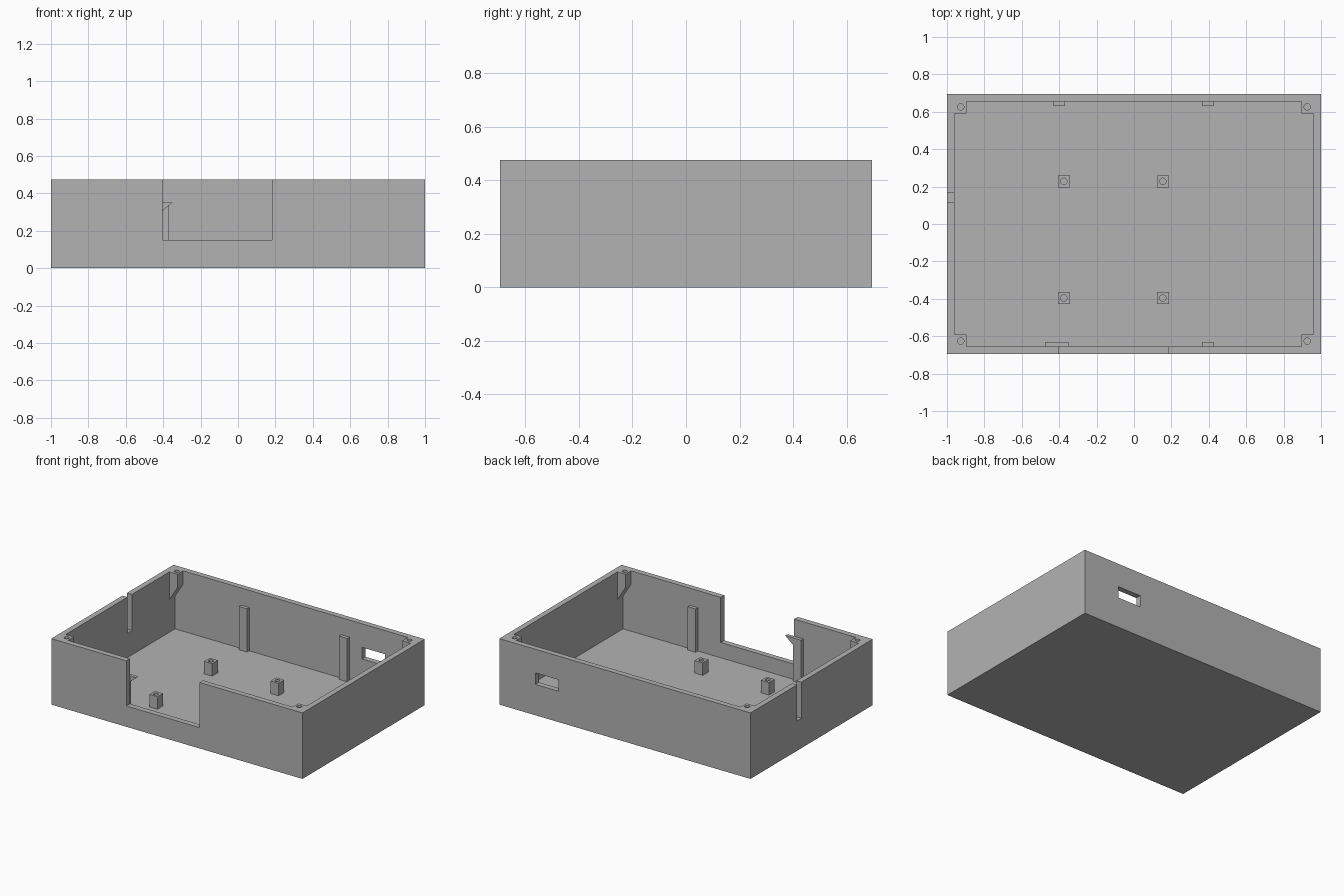
import bpy
import bmesh
from mathutils import Matrix, Vector

if "Cube" in bpy.data.objects:
    bpy.data.objects.remove(bpy.data.objects["Cube"], do_unlink=True)

grey = bpy.data.materials.new("plain_grey")
grey.use_nodes = True
colour = (0.45, 0.45, 0.45, 1)
grey.diffuse_color = colour
grey.node_tree.nodes["Principled BSDF"].inputs["Base Color"].default_value = colour

# Shared dimensions
W, D, H = 1.0, 0.695, 0.475
WALL = 0.04
IX, IY = W - WALL, D - WALL
HOLE = 0.017


def finish(name, bm):
    bmesh.ops.recalc_face_normals(bm, faces=bm.faces)
    mesh = bpy.data.meshes.new(name)
    bm.to_mesh(mesh)
    bm.free()
    mesh.materials.append(grey)
    obj = bpy.data.objects.new(name, mesh)
    bpy.context.collection.objects.link(obj)
    return obj


def box(name, x, y, z):
    bm = bmesh.new()
    lo, hi = Vector((x[0], y[0], z[0])), Vector((x[1], y[1], z[1]))
    size = Matrix.Diagonal((*(hi - lo), 1))
    bmesh.ops.create_cube(bm, size=1, matrix=Matrix.Translation((lo + hi) / 2) @ size)
    return finish(name, bm)


def prism(name, profile, y0, y1):
    """Extrude an x-z profile along y."""
    bm = bmesh.new()
    face = bm.faces.new([bm.verts.new((x, y0, z)) for x, z in profile])
    out = bmesh.ops.extrude_face_region(bm, geom=[face])
    moved = [v for v in out["geom"] if isinstance(v, bmesh.types.BMVert)]
    bmesh.ops.translate(bm, verts=moved, vec=(0, y1 - y0, 0))
    return finish(name, bm)


def drill(x, y, z0, z1):
    bm = bmesh.new()
    bmesh.ops.create_cone(bm, cap_ends=True, segments=24, radius1=HOLE, radius2=HOLE,
                          depth=z1 - z0, matrix=Matrix.Translation((x, y, (z0 + z1) / 2)))
    return finish("drill", bm)


def cut(obj, cutter):
    mod = obj.modifiers.new("cut", "BOOLEAN")
    mod.operation, mod.solver, mod.object = "DIFFERENCE", "EXACT", cutter
    bpy.context.view_layer.objects.active = obj
    bpy.ops.object.modifier_apply(modifier=mod.name)
    bpy.data.objects.remove(cutter, do_unlink=True)


# Open tray with front opening, side slot and back window
tray = box("enclosure_tray", (-W, W), (-D, D), (0, H))
cut(tray, box("cavity", (-IX, IX), (-IY, IY), (WALL, 1)))
cut(tray, box("front_opening", (-0.403, 0.182), (-1, -0.6), (0.15, 1)))
cut(tray, box("side_slot", (-1.1, -0.9), (0.115, 0.165), (0.215, 1)))
cut(tray, box("back_window", (0.53, 0.713), (0.6, 1), (0.222, 0.305)))

# Corner screw blocks, tapered underneath toward the side walls
for sx, side in ((-1, "right"), (1, "left")):
    for sy, end in ((-1, "front"), (1, "back")):
        profile = [(sx * 0.895, H), (sx * IX, H), (sx * IX, H - 0.2), (sx * 0.895, H - 0.095)]
        block = prism(f"{end}_{side}_screw_block", profile, sy * 0.59, sy * IY)
        cut(block, drill(sx * 0.926, sy * 0.626, H - 0.09, H + 0.1))

# Board standoffs with pilot holes
for x, side in ((-0.375, "right"), (0.154, "left")):
    for y, end in ((-0.396, "front"), (0.228, "back")):
        post = box(f"{end}_{side}_standoff", (x - 0.032, x + 0.032),
                   (y - 0.032, y + 0.032), (WALL, 0.13))
        cut(post, drill(x, y, 0.05, 0.2))

# Upright ribs on the inside of the long walls
RIB_TOP, RIB_Y = 0.352, 0.63
box("back_right_rib", (-0.433, -0.369), (RIB_Y, IY), (WALL, RIB_TOP))
box("back_left_rib", (0.364, 0.428), (RIB_Y, IY), (WALL, RIB_TOP))
box("front_left_rib", (0.364, 0.428), (-IY, -RIB_Y), (WALL, RIB_TOP))
hooked = [(-0.476, WALL), (-0.412, WALL), (-0.412, 0.3), (-0.349, RIB_TOP), (-0.476, RIB_TOP)]
prism("front_right_hooked_rib", hooked, -IY, -RIB_Y)
